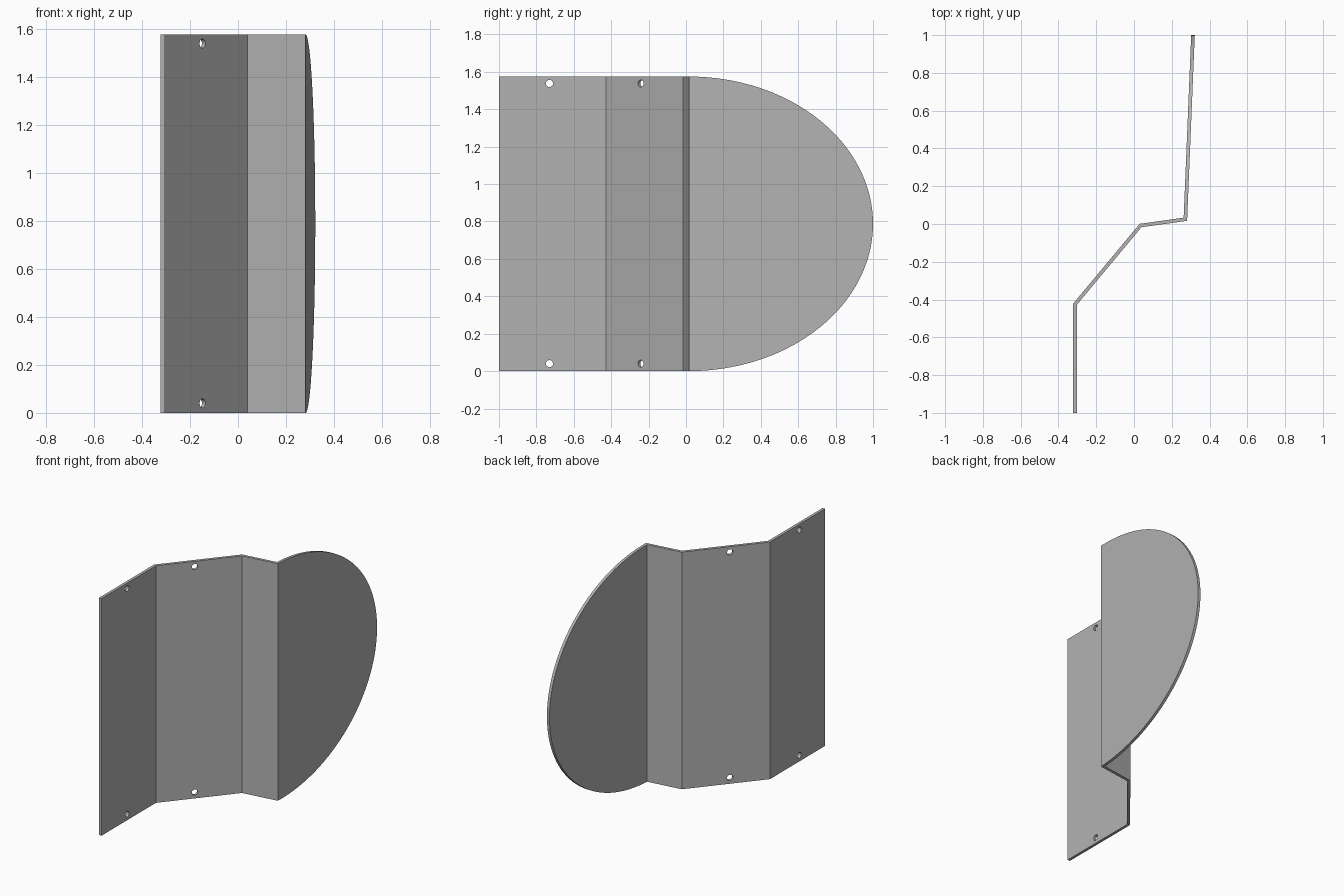
import bpy
import bmesh
import math
from mathutils import Vector, Matrix

cube = bpy.data.objects.get("Cube")
if cube:
    bpy.data.objects.remove(cube, do_unlink=True)

HEIGHT = 1.575
THICK = 0.019
FOLDS = [(-0.3125, -1), (-0.3125, -0.425), (0.035, -0.008), (0.272, 0.025), (0.3135, 1.03)]

grey = bpy.data.materials.new("sheet_grey")
grey.use_nodes = True
COLOUR = (0.45, 0.45, 0.45, 1)
grey.diffuse_color = COLOUR
grey.node_tree.nodes["Principled BSDF"].inputs["Base Color"].default_value = COLOUR


def prism(name, outline, depth):
    """Extrude a closed 3D outline along a vector into a solid object."""
    bm = bmesh.new()
    face = bm.faces.new([bm.verts.new(p) for p in outline])
    new = bmesh.ops.extrude_face_region(bm, geom=[face])["geom"]
    bmesh.ops.translate(bm, vec=depth, verts=[v for v in new if isinstance(v, bmesh.types.BMVert)])
    bmesh.ops.recalc_face_normals(bm, faces=bm.faces)
    mesh = bpy.data.meshes.new(name)
    bm.to_mesh(mesh)
    bm.free()
    obj = bpy.data.objects.new(name, mesh)
    bpy.context.collection.objects.link(obj)
    mesh.materials.append(grey)
    return obj


def offset_path(points, dist):
    """Shift an open path sideways, mitring its corners."""
    pts = [Vector(p) for p in points]
    dirs = [(b - a).normalized() for a, b in zip(pts, pts[1:])]
    normals = [Vector((-d.y, d.x)) for d in dirs]
    result = []
    for i, p in enumerate(pts):
        n1, n2 = normals[max(i - 1, 0)], normals[min(i, len(normals) - 1)]
        result.append(p + (n1 + n2) * dist / (1 + n1.dot(n2)))
    return result


def boolean(obj, cutter, operation):
    """Apply a boolean and discard the cutter."""
    cutter.hide_render = True
    mod = obj.modifiers.new("cut", "BOOLEAN")
    mod.operation = operation
    mod.solver = "EXACT"
    mod.object = cutter
    bpy.context.view_layer.objects.active = obj
    bpy.ops.object.modifier_apply(modifier=mod.name)
    bpy.data.objects.remove(cutter, do_unlink=True)


# Folded sheet of constant thickness, taller than needed
section = offset_path(FOLDS, THICK / 2) + offset_path(FOLDS, -THICK / 2)[::-1]
sheet = prism("folded_sheet", [(p.x, p.y, -0.1) for p in section], (0, 0, HEIGHT + 0.2))

# Side outline: straight panels ending in a half ellipse
mid, start = HEIGHT / 2, 0.015
outline = [(-1, -1.2, HEIGHT), (-1, -1.2, 0)]
for i in range(65):
    a = math.pi * (i / 64 - 0.5)
    outline.append((-1, start + (1 - start) * math.cos(a), mid + mid * math.sin(a)))
boolean(sheet, prism("outline_cutter", outline, (2, 0, 0)), "INTERSECT")

# Screw holes square to the two straight panels
for x, y, turn in [(-0.3125, -0.73, 0), (-0.155, -0.236, math.atan2(-0.3475, 0.417))]:
    for z in (0.04, HEIGHT - 0.037):
        place = Matrix.Translation((x, y, z)) @ Matrix.Rotation(turn, 4, "Z")
        ring = [place @ Vector((-0.05, 0.019 * math.cos(a), 0.019 * math.sin(a)))
                for a in (math.tau * i / 32 for i in range(32))]
        axis = place.to_3x3() @ Vector((0.1, 0, 0))
        boolean(sheet, prism("hole_cutter", ring, axis), "DIFFERENCE")

# Crisp folds with a smooth rounded edge
bpy.ops.object.select_all(action="DESELECT")
sheet.select_set(True)
bpy.context.view_layer.objects.active = sheet
bpy.ops.object.shade_smooth_by_angle(angle=math.radians(30))
